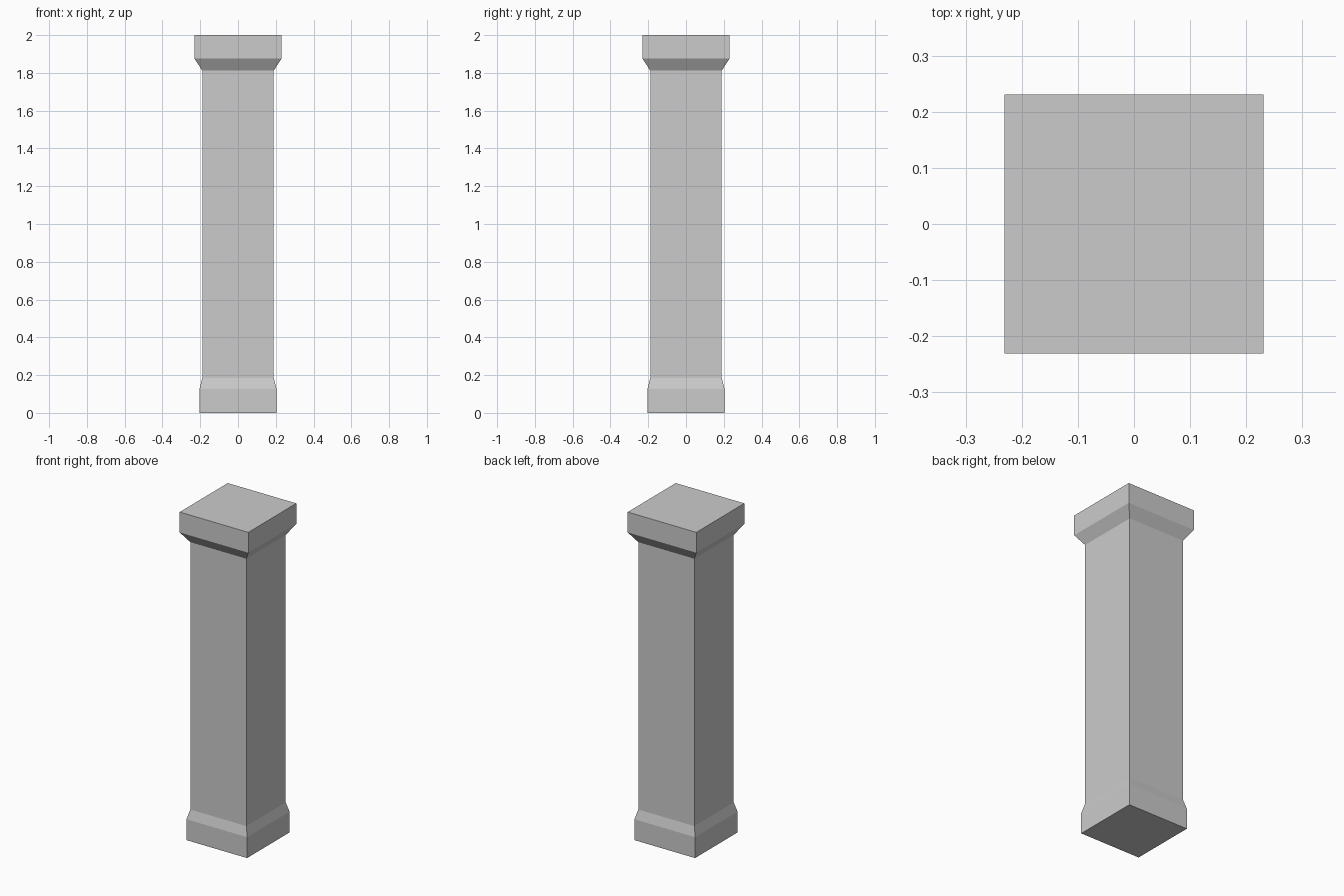
import bpy
import bmesh

if "Cube" in bpy.data.objects:
    bpy.data.objects.remove(bpy.data.objects["Cube"])

# Square pillar profile from bottom to top: (half width, height)
PROFILE = [
    (0.204, 0.0), (0.204, 0.127),   # plinth
    (0.189, 0.185),                 # sloped base moulding
    (0.189, 1.812),                 # shaft
    (0.231, 1.876), (0.231, 2.0),   # flared capital and top slab
]
CORNERS = [(-1, -1), (1, -1), (1, 1), (-1, 1)]

bm = bmesh.new()
rings = [[bm.verts.new((sx * r, sy * r, z)) for sx, sy in CORNERS]
         for r, z in PROFILE]

# Side faces between consecutive rings
for low, high in zip(rings, rings[1:]):
    for i in range(4):
        j = (i + 1) % 4
        bm.faces.new((low[i], low[j], high[j], high[i]))

# Closed bottom and top
bm.faces.new(rings[0][::-1])
bm.faces.new(rings[-1])

mesh = bpy.data.meshes.new("square_pillar")
bm.to_mesh(mesh)
bm.free()
pillar = bpy.data.objects.new("square_pillar", mesh)
bpy.context.collection.objects.link(pillar)
